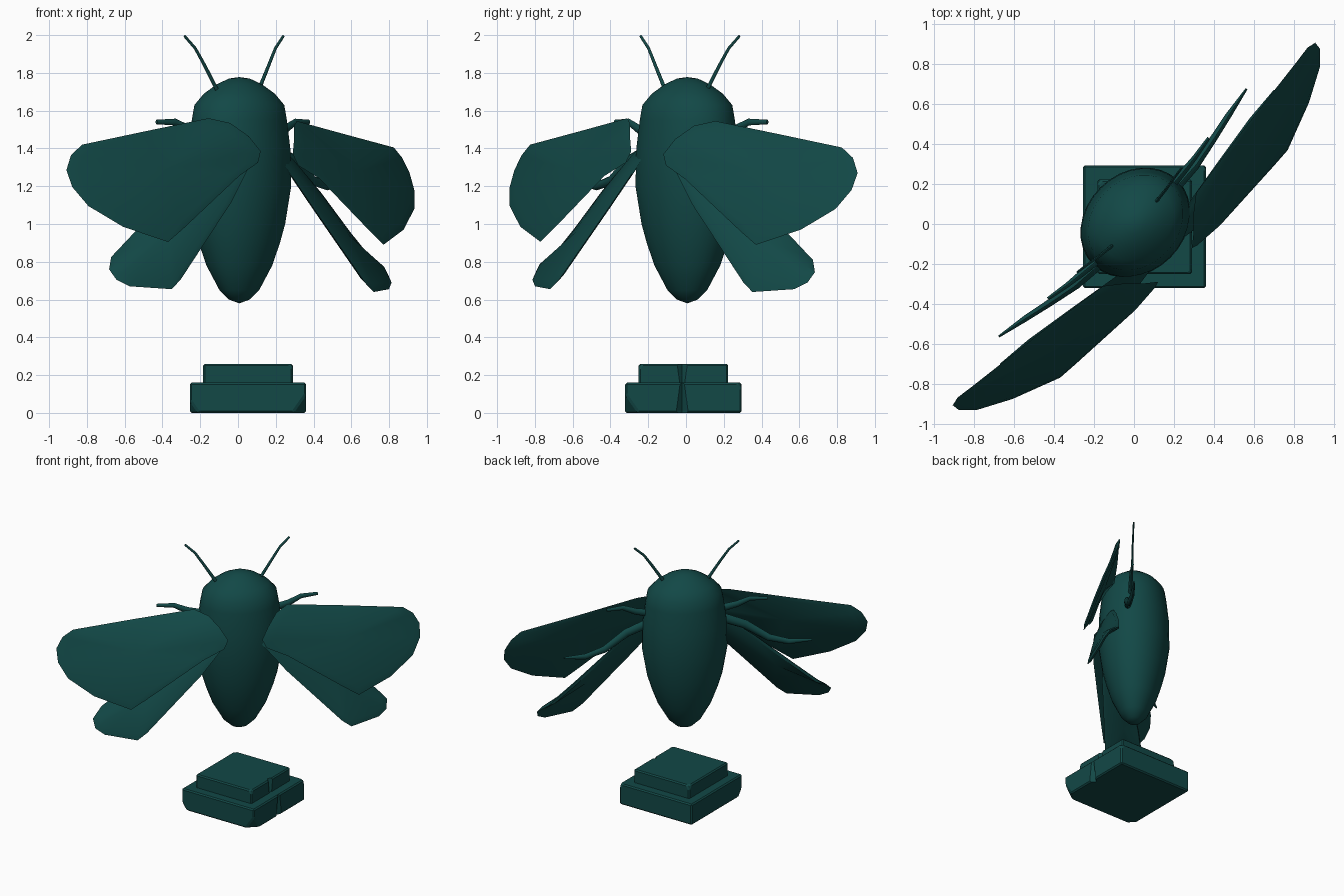
import bpy, bmesh, math
from mathutils import Vector, Matrix

if "Cube" in bpy.data.objects:
    bpy.data.objects.remove(bpy.data.objects["Cube"], do_unlink=True)

teal = bpy.data.materials.new("dark_teal")
teal.use_nodes = True
COLOUR = (0.006, 0.065, 0.062, 1)
teal.diffuse_color = COLOUR
teal.node_tree.nodes["Principled BSDF"].inputs["Base Color"].default_value = COLOUR

# The insect is turned diagonally: side axis, forward axis, up
TURN = Matrix.Rotation(math.radians(45), 4, 'Z')


def place(side, forward, up):
    return TURN @ Vector((side, -forward, up))


def finish(bm, name, angle=40):
    bmesh.ops.recalc_face_normals(bm, faces=bm.faces)
    mesh = bpy.data.meshes.new(name)
    bm.to_mesh(mesh)
    bm.free()
    mesh.materials.append(teal)
    obj = bpy.data.objects.new(name, mesh)
    bpy.context.collection.objects.link(obj)
    bpy.ops.object.select_all(action='DESELECT')
    obj.select_set(True)
    bpy.context.view_layer.objects.active = obj
    if angle:
        bpy.ops.object.shade_smooth_by_angle(angle=math.radians(angle))
    return obj


def bridge(bm, a, b):
    n = len(a)
    for i in range(n):
        j = (i + 1) % n
        bm.faces.new((a[i], a[j], b[j], b[i]))


def fan(bm, ring, tip):
    for i in range(len(ring)):
        bm.faces.new((ring[i], ring[(i + 1) % len(ring)], tip))


# Body: an oval lathe, wider than deep
def make_body():
    profile = [(0.60, 0.06), (0.65, 0.115), (0.78, 0.19), (0.9, 0.235), (1.0, 0.265),
               (1.2, 0.30), (1.4, 0.295), (1.55, 0.275), (1.63, 0.26), (1.69, 0.205),
               (1.74, 0.13), (1.77, 0.06)]
    bm = bmesh.new()
    rings = []
    for z, r in profile:
        ring = []
        for i in range(32):
            t = math.tau * i / 32
            ring.append(bm.verts.new(place(0.01 + r * math.cos(t), 0.83 * r * math.sin(t), z)))
        rings.append(ring)
    for a, b in zip(rings, rings[1:]):
        bridge(bm, a, b)
    fan(bm, rings[0], bm.verts.new(place(0.01, 0, 0.58)))
    fan(bm, rings[-1], bm.verts.new(place(0.01, 0, 1.778)))
    finish(bm, "body", 60)


# Wing: a thin plate with a tapered margin around its outline
def make_wing(name, outline, sign, lift):
    pts = [place(sign * u, w, z + lift) for u, w, z in outline]
    centre = sum(pts, Vector()) / len(pts)
    normal = sum(((pts[i - 1] - centre).cross(p - centre) for i, p in enumerate(pts)),
                 Vector()).normalized()
    bm = bmesh.new()
    rim = [bm.verts.new(p) for p in pts]
    for push in (0.013, -0.013):
        inner = [bm.verts.new(p.lerp(centre, 0.12) + normal * push) for p in pts]
        bridge(bm, rim, inner)
        fan(bm, inner, bm.verts.new(centre + normal * push * 1.3))
    finish(bm, name, 35)


# Limb: a tapered tube along a path
def make_limb(name, path, sign, sides=8):
    pts = [place(sign * u, w, z) for u, w, z, r in path]
    bm = bmesh.new()
    rings = []
    for i, p in enumerate(pts):
        along = (pts[min(i + 1, len(pts) - 1)] - pts[max(i - 1, 0)]).normalized()
        a = along.cross(place(0, 1, 0)).normalized()
        b = along.cross(a)
        r = path[i][3]
        rings.append([bm.verts.new(p + r * (a * math.cos(t) + 0.7 * b * math.sin(t)))
                      for t in (math.tau * k / sides for k in range(sides))])
    for a, b in zip(rings, rings[1:]):
        bridge(bm, a, b)
    bm.faces.new(rings[0])
    bm.faces.new(rings[-1])
    finish(bm, name, 50)


FOREWING = [(.12, .29, 1.37), (.17, .25, 1.45), (.24, .18, 1.52), (.33, .11, 1.545),
            (.75, .05, 1.475), (1.167, 0, 1.405), (1.24, -.01, 1.35), (1.285, 0, 1.27),
            (1.28, .04, 1.18), (1.22, .1, 1.08), (1.05, .19, .97), (.806, .283, .89),
            (.7, .29, .96), (.3, .31, 1.24), (.15, .3, 1.31)]
HINDWING = [(.1, .22, 1.34), (.2, .13, 1.4), (.5, .08, 1.19), (.785, .035, .96),
            (.97, .02, .81), (1.04, .075, .745), (1.03, .12, .69), (.97, .16, .655),
            (.757, .26, .64), (.69, .26, .69), (.3, .25, 1.1)]
ANTENNA = [(.15, 0, 1.70, .012), (.24, -.01, 1.84, .010), (.30, -.02, 1.93, .009),
           (.37, -.03, 1.995, .008)]
UPPER_LEG = [(.24, 0, 1.47, .03), (.36, -.01, 1.50, .024), (.45, -.02, 1.54, .018),
             (.57, -.04, 1.54, .012)]
LOWER_LEG = [(.26, .02, 1.39, .035), (.42, .01, 1.33, .032), (.58, -.02, 1.23, .026),
             (.72, -.05, 1.20, .022), (.877, -.08, 1.215, .008)]

make_body()
for side, sign, lift in (("left", 1, 0), ("right", -1, 0.015)):
    make_wing(side + "_forewing", FOREWING, sign, lift)
    make_wing(side + "_hindwing", HINDWING, sign, lift)
    make_limb(side + "_antenna", ANTENNA, sign)
    make_limb(side + "_upper_leg", UPPER_LEG, sign)
    make_limb(side + "_lower_leg", LOWER_LEG, sign)


# Stone pedestal: two slabs with worn edges, chipped corners and a crack
def make_slab(name, half, z0, z1, chips, crack):
    centre = Vector((0.053, -0.014, (z0 + z1) / 2))
    bm = bmesh.new()
    bmesh.ops.create_cube(bm, size=1, matrix=Matrix.Translation(centre)
                          @ Matrix.Diagonal((2 * half, 2 * half, z1 - z0, 1)))
    for sx, sy, sz, depth in chips:
        corner = centre + Vector((sx * half, sy * half, sz * (z1 - z0) / 2))
        direction = Vector((sx, sy, 0.7 * sz)).normalized()
        bmesh.ops.bisect_plane(bm, geom=bm.verts[:] + bm.edges[:] + bm.faces[:],
                               plane_co=corner - direction * depth,
                               plane_no=direction, clear_outer=True)
        bmesh.ops.holes_fill(bm, edges=bm.edges)
    bmesh.ops.bevel(bm, geom=bm.edges[:], offset=0.009, segments=1, affect='EDGES')
    slab = finish(bm, name, 0)

    # Wedge-shaped crack in the left face
    low, high = crack
    bm = bmesh.new()
    bmesh.ops.create_cone(bm, cap_ends=True, segments=4, radius1=low, radius2=high,
                          depth=z1 - z0 + 0.04,
                          matrix=Matrix.Translation((centre.x + half, -0.02, centre.z)))
    cutter = finish(bm, name + "_cutter", 0)
    cutter.hide_render = True
    cut = slab.modifiers.new("crack", 'BOOLEAN')
    cut.operation = 'DIFFERENCE'
    cut.object = cutter
    bpy.ops.object.select_all(action='DESELECT')
    slab.select_set(True)
    bpy.context.view_layer.objects.active = slab
    bpy.ops.object.modifier_apply(modifier="crack")
    bpy.data.objects.remove(cutter, do_unlink=True)


make_slab("pedestal_base", 0.308, 0, 0.16,
          [(-1, -1, -1, .03), (1, -1, -1, .045), (1, 1, 1, .015)], (.035, .008))
make_slab("pedestal_top", 0.237, 0.14, 0.26,
          [(1, -1, 1, .012), (-1, 1, 1, .015)], (.008, .03))
